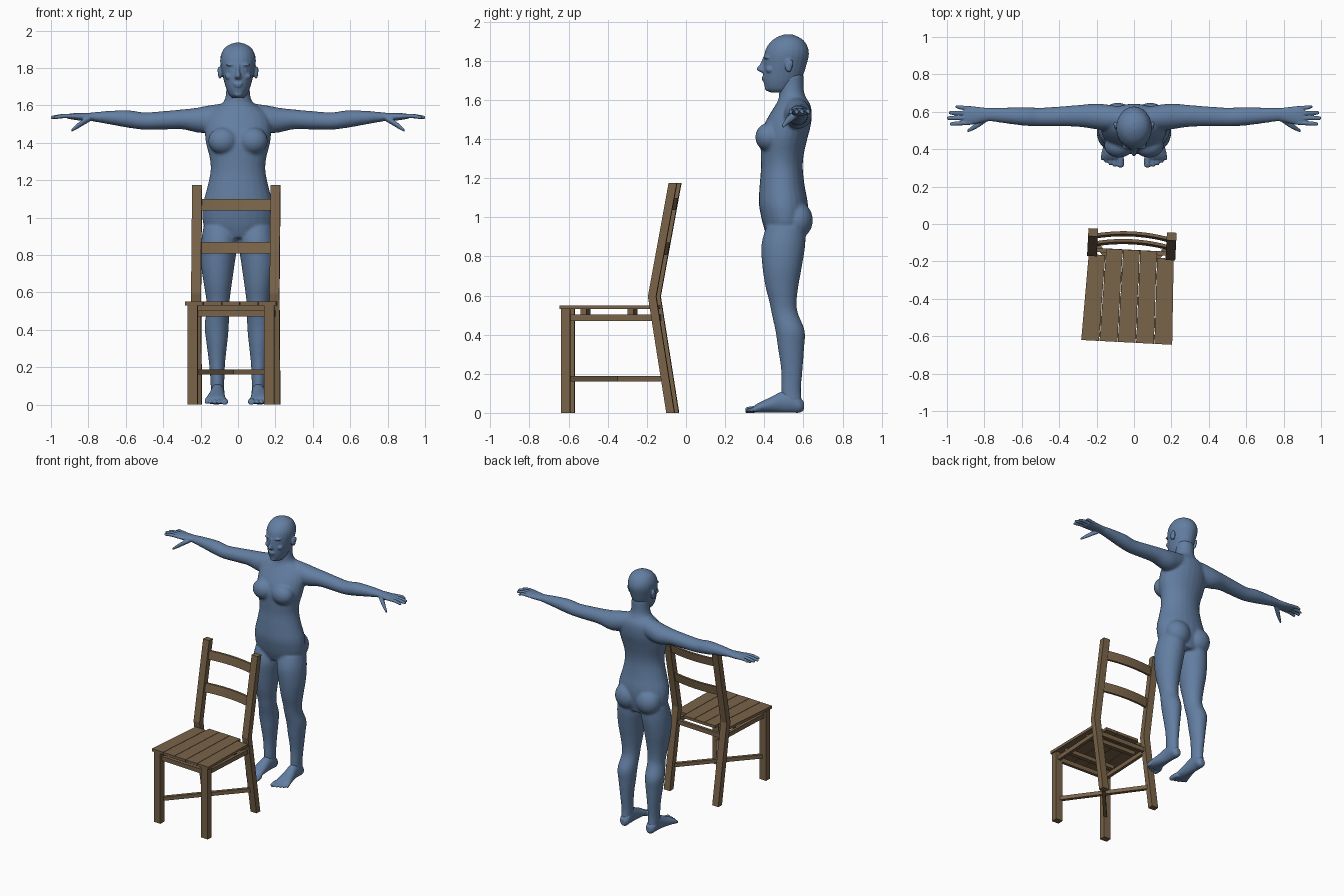
import bpy, bmesh, math
from mathutils import Matrix, Vector

cube = bpy.data.objects.get("Cube")
if cube:
    bpy.data.objects.remove(cube, do_unlink=True)


def material(name, rgb):
    mat = bpy.data.materials.new(name)
    mat.use_nodes = True
    mat.diffuse_color = (*rgb, 1)
    mat.node_tree.nodes["Principled BSDF"].inputs["Base Color"].default_value = (*rgb, 1)
    return mat


SKIN = material("slate blue", (0.125, 0.21, 0.36))
WOOD = material("brown wood", (0.19, 0.125, 0.066))


def add_object(name, bm, mat):
    bmesh.ops.recalc_face_normals(bm, faces=bm.faces)
    mesh = bpy.data.meshes.new(name)
    bm.to_mesh(mesh)
    bm.free()
    mesh.materials.append(mat)
    obj = bpy.data.objects.new(name, mesh)
    bpy.context.collection.objects.link(obj)
    return obj


# ---------- figure helpers ----------
def smooth_rings(rings, steps=4):
    """Catmull-Rom interpolation between the given cross-sections."""
    out = []
    last = len(rings) - 1
    for i in range(last):
        quad = [rings[max(0, min(last, i + k))] for k in (-1, 0, 1, 2)]
        for s in range(steps):
            t = s / steps
            out.append([b + 0.5 * t * (c - a + t * (2*a - 5*b + 4*c - d + t * (3*(b - c) + d - a)))
                        for a, b, c, d in zip(*quad)])
    return out + [list(rings[-1])]


def loft(bm, rings, axis, side=1, n=24):
    """Rings are (position on axis, centre, centre, radius, radius)."""
    loops = []
    for t, c1, c2, r1, r2 in smooth_rings(rings):
        loop = []
        for k in range(n):
            a = math.tau * k / n
            p, q = c1 + r1 * math.cos(a), c2 + r2 * math.sin(a)
            x, y, z = {"X": (t, p, q), "Y": (p, t, q), "Z": (p, q, t)}[axis]
            loop.append(bm.verts.new((x * side, y, z)))
        loops.append(loop)
    for lo, hi in zip(loops, loops[1:]):
        for k in range(n):
            j = (k + 1) % n
            bm.faces.new((lo[k], lo[j], hi[j], hi[k]))
    bm.faces.new(loops[0])
    bm.faces.new(loops[-1])


def upright(bm, rings, side=1):
    """Rings are (z, x centre, front y, back y, half width)."""
    loft(bm, [(z, x, (f + b) / 2, w, (b - f) / 2) for z, x, f, b, w in rings], "Z", side)


def ball(bm, centre, radii):
    mat = Matrix.Translation(centre) @ Matrix.Diagonal((*radii, 1))
    bmesh.ops.create_uvsphere(bm, u_segments=20, v_segments=12, radius=1, matrix=mat)


def skin_object(name, bm, voxel, passes):
    obj = add_object(name, bm, SKIN)
    remesh = obj.modifiers.new("Fuse", "REMESH")
    remesh.mode = "VOXEL"
    remesh.voxel_size = voxel
    remesh.use_smooth_shade = True
    soft = obj.modifiers.new("Soften", "SMOOTH")
    soft.iterations = passes
    return obj


# ---------- body: torso, neck, arms and legs fused ----------
body = bmesh.new()
upright(body, [
    (.89, 0, .42, .60, .10), (.95, 0, .397, .615, .178), (1.02, 0, .38, .625, .192),
    (1.08, 0, .372, .622, .187), (1.16, 0, .376, .607, .165), (1.25, 0, .383, .597, .147),
    (1.32, 0, .382, .602, .152), (1.40, 0, .382, .62, .172), (1.47, 0, .398, .638, .178),
    (1.53, 0, .43, .643, .17), (1.575, 0, .458, .636, .14), (1.61, 0, .474, .615, .085),
    (1.65, 0, .476, .602, .066), (1.73, 0, .48, .60, .062)])
for s in (1, -1):
    ball(body, (s * .08, .42, 1.41), (.08, .066, .072))
    ball(body, (s * .087, .567, .985), (.092, .082, .095))
    loft(body, [
        (.04, .565, 1.555, .055, .06), (.10, .567, 1.54, .065, .068), (.17, .572, 1.525, .07, .072),
        (.22, .576, 1.521, .067, .066), (.30, .578, 1.525, .058, .053), (.40, .575, 1.52, .053, .049),
        (.50, .572, 1.516, .05, .046), (.58, .575, 1.526, .05, .047), (.68, .58, 1.534, .043, .037),
        (.77, .585, 1.538, .036, .025), (.81, .584, 1.538, .036, .02)], "X", s)
    upright(body, [
        (.95, .095, .41, .61, .09), (.86, .1, .385, .61, .098), (.75, .108, .39, .593, .09),
        (.65, .108, .405, .575, .076), (.57, .107, .425, .566, .064), (.51, .107, .437, .572, .06),
        (.42, .114, .457, .607, .065), (.33, .113, .47, .604, .056), (.22, .112, .486, .596, .043),
        (.12, .11, .487, .588, .037), (.05, .11, .49, .594, .036)], s)
skin_object("body", body, .008, 8)

# ---------- head ----------
head = bmesh.new()
upright(head, [
    (1.638, 0, .43, .53, .03), (1.655, 0, .409, .55, .047), (1.69, 0, .397, .578, .063),
    (1.73, 0, .394, .60, .075), (1.78, 0, .396, .616, .087), (1.83, 0, .40, .628, .095),
    (1.87, 0, .413, .622, .091), (1.905, 0, .442, .60, .073), (1.925, 0, .475, .567, .045),
    (1.935, 0, .505, .54, .015)])
upright(head, [(1.82, 0, .394, .43, .012), (1.785, 0, .379, .43, .011), (1.76, 0, .361, .43, .016),
               (1.748, 0, .368, .43, .019), (1.738, 0, .39, .43, .014)])
ball(head, (0, .398, 1.715), (.026, .012, .007))
ball(head, (0, .40, 1.703), (.022, .012, .007))
ball(head, (0, .418, 1.662), (.025, .016, .018))
for s in (1, -1):
    ball(head, (s * .036, .414, 1.817), (.03, .016, .008))
    ball(head, (s * .036, .422, 1.79), (.016, .016, .011))
    ball(head, (s * .045, .43, 1.755), (.025, .022, .02))
    ball(head, (s * .096, .525, 1.775), (.012, .02, .034))
    ball(head, (s * .101, .535, 1.787), (.009, .014, .02))
skin_object("head", head, .005, 3)

# ---------- hands and feet ----------
FINGERS = [(.535, .985, .0115), (.566, 1.0, .012), (.595, .99, .0115), (.627, .955, .0105)]
TOES = [(.072, .303, .018), (.102, .307, .012), (.125, .315, .012), (.147, .328, .012), (.167, .342, .012)]
for s, label in ((1, "left"), (-1, "right")):
    hand = bmesh.new()
    loft(hand, [(.76, .585, 1.538, .034, .023), (.80, .584, 1.538, .038, .022), (.85, .581, 1.539, .047, .02),
                (.89, .579, 1.541, .05, .016), (.91, .579, 1.541, .046, .012)], "X", s)
    for y, tip, r in FINGERS:
        root = .58 + (y - .58) * .85
        loft(hand, [(.87, root, 1.541, r, r), (.93, (root + y) / 2, 1.543, r, r),
                    (tip - .01, y, 1.536, r * .85, r * .8), (tip, y, 1.535, r * .5, r * .4)], "X", s, 12)
    loft(hand, [(.79, .565, 1.53, .02, .016), (.83, .537, 1.508, .02, .017),
                (.865, .512, 1.484, .013, .014), (.89, .497, 1.466, .008, .008)], "X", s, 12)
    skin_object(label + "_hand", hand, .004, 2)

    foot = bmesh.new()
    loft(foot, [(.602, .108, .035, .016, .022), (.58, .108, .041, .034, .04), (.54, .109, .058, .037, .057),
                (.49, .11, .055, .038, .054), (.43, .115, .04, .046, .039), (.37, .12, .026, .056, .025),
                (.345, .121, .017, .054, .015)], "Y", s)
    for x, tip, r in TOES:
        loft(foot, [(.38, x * .8 + .024, .02, r, r), (.35, x, .018, r, r),
                    (tip + .008, x, .014, r, r * .85), (tip, x, .012, r * .5, r * .5)], "Y", s, 12)
    skin_object(label + "_foot", foot, .004, 2)

# ---------- chair ----------
PLACE = Matrix.Translation((-.039, -.633, 0)) @ Matrix.Rotation(math.radians(-3), 4, "Z")


def prism(name, outline, along):
    """Extrude a flat outline along a vector, placed in the chair's frame."""
    bm = bmesh.new()
    face = bm.faces.new([bm.verts.new(p) for p in outline])
    made = bmesh.ops.extrude_face_region(bm, geom=[face], use_keep_orig=True)["geom"]
    bmesh.ops.translate(bm, vec=along, verts=[g for g in made if isinstance(g, bmesh.types.BMVert)])
    obj = add_object(name, bm, WOOD)
    obj.matrix_world = PLACE
    return obj


def bar(name, start, end, width, low, high):
    """Level bar between two plan points."""
    a, b = Vector(start), Vector(end)
    off = (b - a).normalized().orthogonal() * width / 2
    prism(name, [(*p, low) for p in (a - off, b - off, b + off, a + off)], (0, 0, high - low))


# seat planks, tapering to the back; the outer ones stop at the posts
PLANKS = 5
for i in range(PLANKS):
    lo, hi = (2 * i / PLANKS - 1), (2 * (i + 1) / PLANKS - 1)
    back = .46 if i in (0, PLANKS - 1) else .495
    half = .245 - .035 * back
    gap = .0015
    prism("seat_plank", [(lo * .245 + gap, 0, .53), (hi * .245 - gap, 0, .53),
                         (hi * half - gap, back, .53), (lo * half + gap, back, .53)], (0, 0, .02))

for s, label in ((1, "left"), (-1, "right")):
    bar(label + "_front_leg", (s * .205, .007), (s * .205, .053), .055, 0, .53)
    # bent back post running from floor to top
    path = [(.566, 0), (.472, .595), (.578, 1.175)]
    edge = [(v - .021, z) for v, z in path] + [(v + .021, z) for v, z in reversed(path)]
    prism(label + "_back_post", [(s * .21 - .026, v, z) for v, z in edge], (.052, 0, 0))
    bar(label + "_seat_rail", (s * .205, .04), (s * .208, .48), .022, .47, .502)
    bar("cross_stretcher", (s * .20, .035), (s * -.205, .54), .024, .16, .188)
bar("front_seat_rail", (-.2, .035), (.2, .035), .022, .47, .502)
bar("back_seat_rail", (-.2, .485), (.2, .485), .022, .47, .502)
for v in (.12, .36):
    bar("seat_batten", (-.2, v), (.2, v), .03, .502, .53)

# bowed back slats, leaning with the posts
SLOPE = .183
for name, low, high in (("lower_slat", .807, .87), ("upper_slat", 1.037, 1.098)):
    base = .472 + (low - .595) * SLOPE
    us = [-.2 + .4 * k / 12 for k in range(13)]
    arc = [(u, base + .022 * (1 - (u / .2) ** 2)) for u in us]
    outline = [(u, v - .008, low) for u, v in arc] + [(u, v + .008, low) for u, v in reversed(arc)]
    prism(name, outline, (0, (high - low) * SLOPE, high - low))
